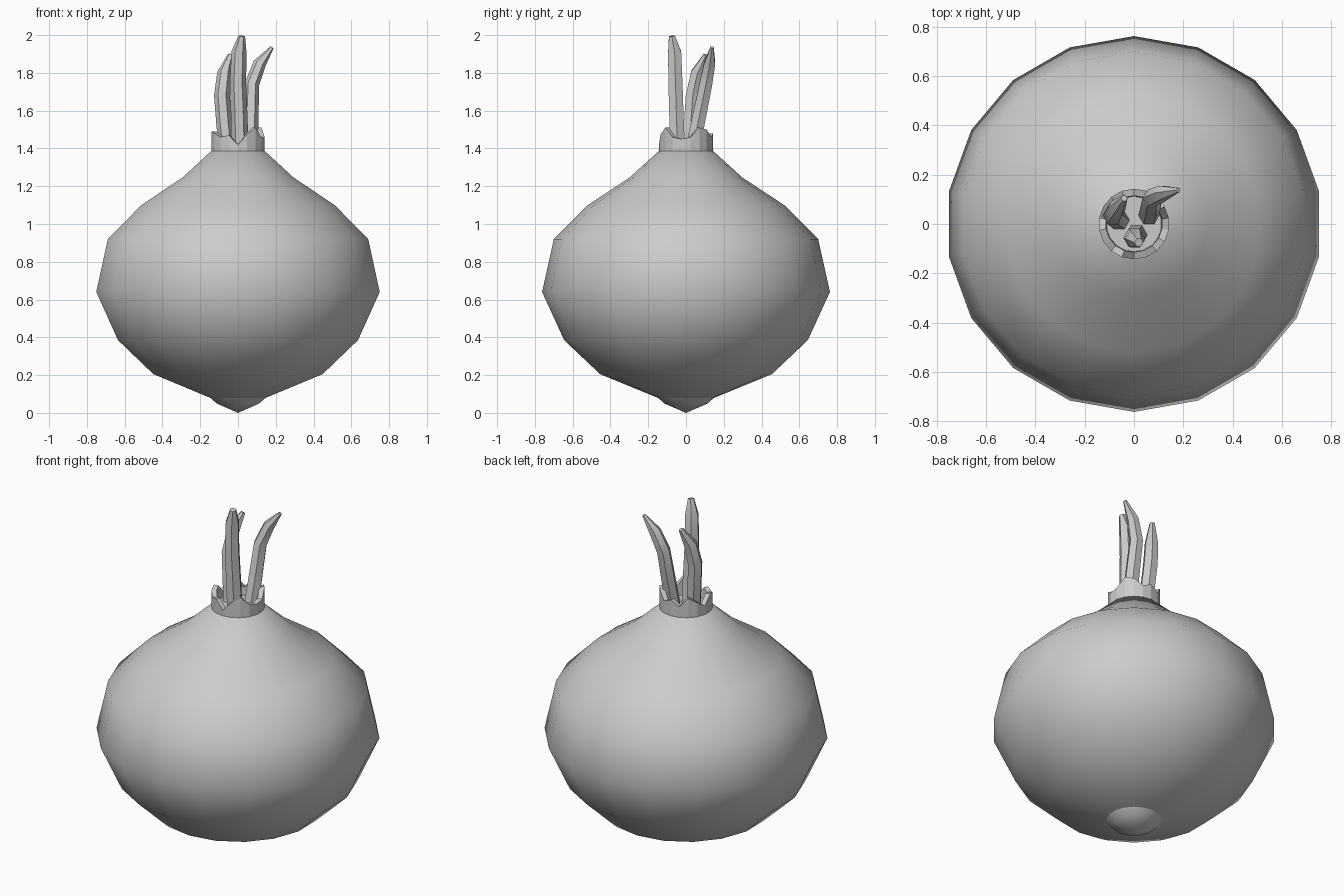
import bpy, bmesh, math
from mathutils import Vector

cube = bpy.data.objects.get("Cube")
if cube:
    bpy.data.objects.remove(cube, do_unlink=True)

SIDES = 18
grey = bpy.data.materials.new("plain grey")
grey.use_nodes = True
grey.diffuse_color = (0.6, 0.6, 0.6, 1)
grey.node_tree.nodes["Principled BSDF"].inputs["Base Color"].default_value = (0.6, 0.6, 0.6, 1)


def ring(bm, radius, heights):
    """Horizontal ring with one vertex on the front (-y) axis."""
    verts = []
    for i, z in enumerate(heights):
        a = math.tau * i / len(heights) - math.pi / 2
        verts.append(bm.verts.new((radius * math.cos(a), radius * math.sin(a), z)))
    return verts


def bridge(bm, low, high):
    n = len(low)
    for i in range(n):
        j = (i + 1) % n
        bm.faces.new((low[i], low[j], high[j], high[i]))


def fan(bm, loop, point):
    tip = bm.verts.new(point)
    for i in range(len(loop)):
        bm.faces.new((loop[i], loop[(i + 1) % len(loop)], tip))


def finish(bm, name, angle):
    bmesh.ops.recalc_face_normals(bm, faces=bm.faces)
    mesh = bpy.data.meshes.new(name)
    bm.to_mesh(mesh)
    bm.free()
    mesh.materials.append(grey)
    obj = bpy.data.objects.new(name, mesh)
    bpy.context.collection.objects.link(obj)
    bpy.ops.object.select_all(action='DESELECT')
    obj.select_set(True)
    bpy.context.view_layer.objects.active = obj
    bpy.ops.object.shade_smooth_by_angle(angle=math.radians(angle))
    return obj


def lathe(name, profile, bottom, top, angle):
    bm = bmesh.new()
    rings = [ring(bm, r, [z] * SIDES) for r, z in profile]
    for low, high in zip(rings, rings[1:]):
        bridge(bm, low, high)
    fan(bm, rings[0], (0, 0, bottom))
    fan(bm, rings[-1], (0, 0, top))
    return finish(bm, name, angle)


# Bulb body
lathe("bulb", [(0.15, 0.08), (0.455, 0.205), (0.645, 0.385), (0.762, 0.64),
               (0.70, 0.92), (0.52, 1.10), (0.30, 1.245), (0.14, 1.39)],
      0.08, 1.39, 60)

# Root plate under the bulb
lathe("root_plate", [(0.115, 0.05), (0.15, 0.082)], 0.0, 0.082, 20)

# Torn collar: outer wall, ragged rim, inner wall and floor
rim = [1.42, 1.475, 1.51, 1.46, 1.45, 1.46, 1.51, 1.50, 1.46,
       1.48, 1.45, 1.50, 1.47, 1.44, 1.49, 1.48, 1.46, 1.47]
bm = bmesh.new()
base = ring(bm, 0.143, [1.385] * SIDES)
outer = ring(bm, 0.143, rim)
inner = ring(bm, 0.115, rim)
floor = ring(bm, 0.112, [1.405] * SIDES)
for low, high in ((base, outer), (outer, inner), (inner, floor)):
    bridge(bm, low, high)
fan(bm, floor, (0, 0, 1.405))
fan(bm, base, (0, 0, 1.385))
finish(bm, "collar", 15)


# Sprouts: six-sided tapered tubes along a bent path
def sprout(name, path, radii):
    bm = bmesh.new()
    points = [Vector(p) for p in path]
    rings = []
    for i, (p, r) in enumerate(zip(points, radii)):
        tangent = points[min(i + 1, len(points) - 1)] - points[max(i - 1, 0)]
        turn = Vector((0, 0, 1)).rotation_difference(tangent)
        rings.append([bm.verts.new(p + turn @ Vector((r * math.cos(k * math.tau / 6),
                                                      r * math.sin(k * math.tau / 6), 0)))
                      for k in range(6)])
    for low, high in zip(rings, rings[1:]):
        bridge(bm, low, high)
    bm.faces.new(rings[0])
    bm.faces.new(rings[-1])
    finish(bm, name, 50)


sprout("front_sprout",
       [(0.01, -0.045, 1.40), (0.007, -0.05, 1.55), (0.0, -0.056, 1.75),
        (0.005, -0.06, 1.91), (0.02, -0.075, 1.995)],
       [0.045, 0.044, 0.043, 0.04, 0.018])
sprout("right_sprout",
       [(-0.06, 0.015, 1.40), (-0.072, 0.025, 1.52), (-0.085, 0.035, 1.68),
        (-0.072, 0.06, 1.80), (-0.04, 0.105, 1.895)],
       [0.042, 0.042, 0.042, 0.038, 0.014])
sprout("left_sprout",
       [(0.06, 0.035, 1.40), (0.066, 0.06, 1.52), (0.073, 0.105, 1.74),
        (0.115, 0.125, 1.85), (0.18, 0.138, 1.935)],
       [0.042, 0.042, 0.039, 0.034, 0.010])
